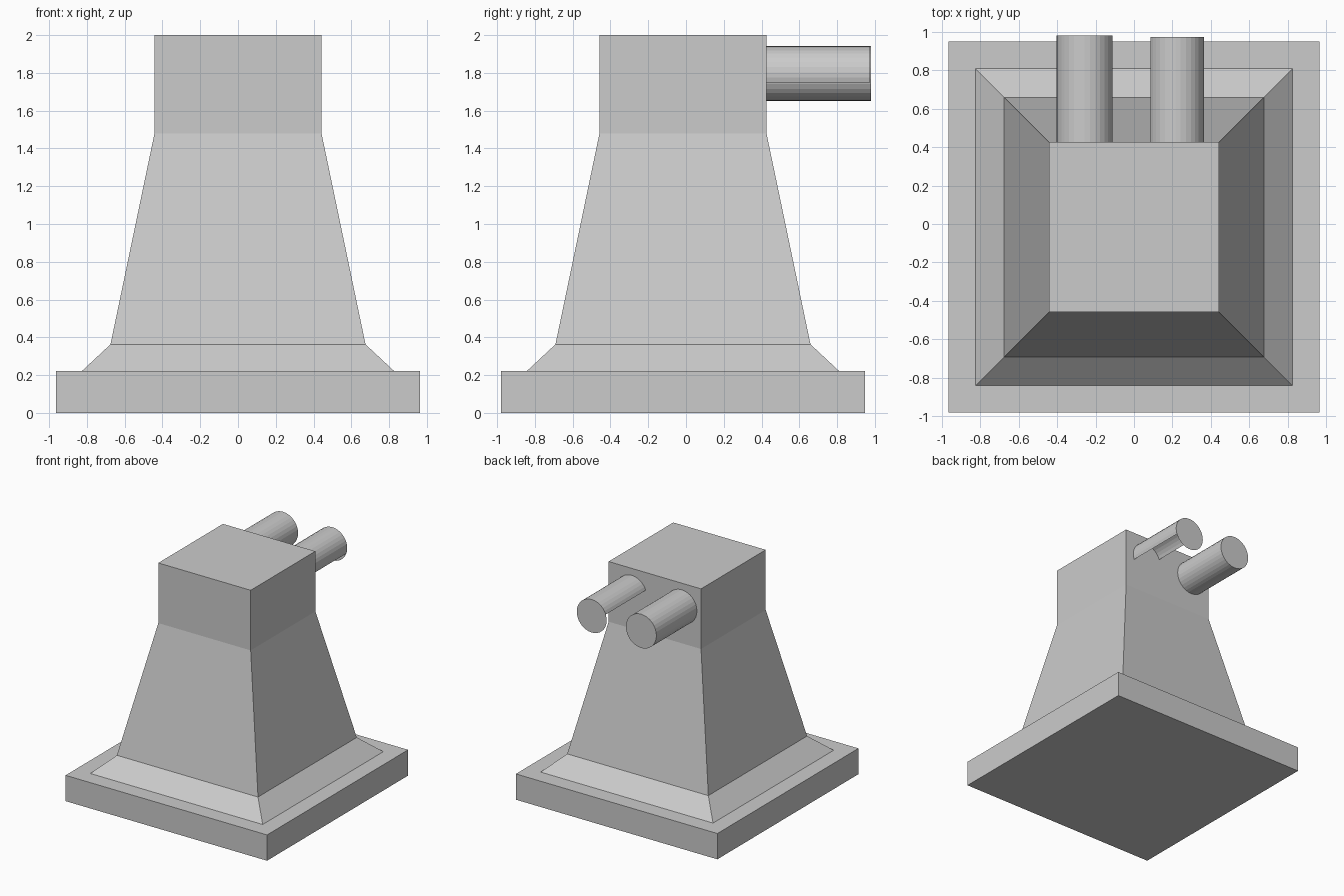
import bpy, bmesh
from math import cos, sin, radians

if "Cube" in bpy.data.objects:
    bpy.data.objects.remove(bpy.data.objects["Cube"])

CY = -0.016      # body is slightly forward because the pipes stick out behind
SEG = 32


def finish(name, bm):
    mesh = bpy.data.meshes.new(name)
    bm.to_mesh(mesh)
    bm.free()
    obj = bpy.data.objects.new(name, mesh)
    bpy.context.collection.objects.link(obj)
    return obj


def square_loft(name, profile):
    """Stack square rings given as (half width, z) and cap both ends."""
    bm = bmesh.new()
    rings = [[bm.verts.new((sx * h, CY + sy * h, z))
              for sx, sy in ((-1, -1), (1, -1), (1, 1), (-1, 1))]
             for h, z in profile]
    for a, b in zip(rings, rings[1:]):
        for i in range(4):
            j = (i + 1) % 4
            bm.faces.new((a[i], a[j], b[j], b[i]))
    bm.faces.new(rings[0][::-1])
    bm.faces.new(rings[-1])
    return finish(name, bm)


def pipe(name, x, z, r, y0, y1, start=0, sides=SEG):
    """Pipe along y with a full end disc; only the first `sides` wall faces are built."""
    bm = bmesh.new()
    angles = [radians(start + 360 * i / SEG) for i in range(SEG)]
    end = [bm.verts.new((x + r * cos(a), y1, z + r * sin(a))) for a in angles]
    count = min(sides + 1, SEG)
    root = [bm.verts.new((x + r * cos(a), y0, z + r * sin(a))) for a in angles[:count]]
    for i in range(sides):
        j = (i + 1) % SEG
        bm.faces.new((root[i], end[i], end[j], root[j]))
    bm.faces.new(end[::-1])
    bmesh.ops.recalc_face_normals(bm, faces=bm.faces)
    return finish(name, bm)


# Square base slab and the tapered body with its sloped skirt
square_loft("base_slab", [(0.964, 0), (0.964, 0.223)])
square_loft("tapered_body", [(0.825, 0.223), (0.675, 0.363), (0.442, 1.48), (0.442, 2.0)])

# Two pipes at the back; the second one is open along its underside
pipe("closed_pipe", -0.257, 1.797, 0.146, 0.42, 0.98)
pipe("open_pipe", 0.221, 1.797, 0.143, 0.42, 0.973, start=-20, sides=SEG // 2)
